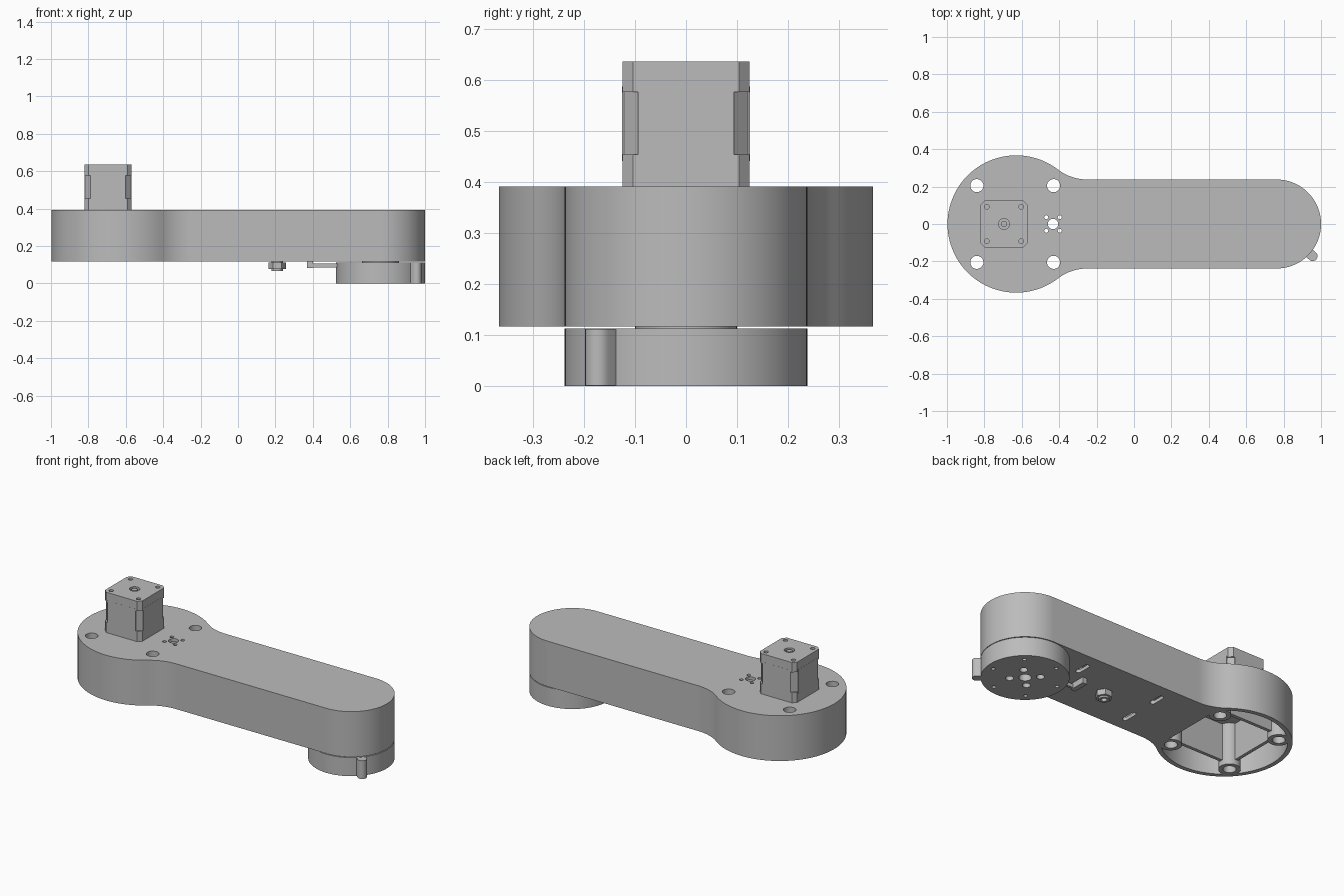
import bpy, bmesh
from math import sin, cos, pi, atan2, radians

old = bpy.data.objects.get("Cube")
if old:
    bpy.data.objects.remove(old, do_unlink=True)

grey = bpy.data.materials.new("plain grey")
grey.use_nodes = True
grey.diffuse_color = (0.5, 0.5, 0.5, 1)
grey.node_tree.nodes["Principled BSDF"].inputs["Base Color"].default_value = (0.5, 0.5, 0.5, 1)


def arc(cx, cy, r, a, b, n):
    return [(cx + r * cos(a + (b - a) * i / n), cy + r * sin(a + (b - a) * i / n)) for i in range(n + 1)]


def prism(name, pts, z0, z1):
    """Extrude a flat outline between two heights."""
    bm = bmesh.new()
    face = bm.faces.new([bm.verts.new((x, y, z0)) for x, y in pts])
    top = bmesh.ops.extrude_face_region(bm, geom=[face])["geom"]
    for v in top:
        if isinstance(v, bmesh.types.BMVert):
            v.co.z = z1
    bmesh.ops.recalc_face_normals(bm, faces=bm.faces[:])
    mesh = bpy.data.meshes.new(name)
    bm.to_mesh(mesh)
    bm.free()
    mesh.materials.append(grey)
    ob = bpy.data.objects.new(name, mesh)
    bpy.context.collection.objects.link(ob)
    return ob


def cyl(name, x, y, r, z0, z1, n=32, turn=0):
    return prism(name, arc(x, y, r, turn, turn + 2 * pi, n)[:-1], z0, z1)


def box(name, x0, x1, y0, y1, z0, z1):
    return prism(name, [(x0, y0), (x1, y0), (x1, y1), (x0, y1)], z0, z1)


def chamfered(name, cx, h, c, z0, z1):
    k = h - c
    pts = [(h, -k), (h, k), (k, h), (-k, h), (-h, k), (-h, -k), (-k, -h), (k, -h)]
    return prism(name, [(cx + x, y) for x, y in pts], z0, z1)


def boolean(target, tools, op="DIFFERENCE"):
    for tool in tools:
        mod = target.modifiers.new("bool", "BOOLEAN")
        mod.operation, mod.solver, mod.object = op, "EXACT", tool
        bpy.context.view_layer.objects.active = target
        bpy.ops.object.modifier_apply(modifier=mod.name)
        bpy.data.objects.remove(tool, do_unlink=True)


HUB, END = -0.63, 0.762
BOTTOM, TOP = 0.117, 0.392


def arm_outline(d):
    """Keyhole outline of the arm, moved inward by d."""
    fx, fr = -0.25, 0.257
    fy = 0.238 + fr
    a = atan2(fy, fx - HUB)
    half = arc(END, 0, 0.238 - d, 0, pi / 2, 24)
    half += arc(fx, fy, fr + d, -pi / 2, a - pi, 12)
    half += arc(HUB, 0, 0.367 - d, a, pi, 36)[1:]
    return half + [(x, -y) for x, y in reversed(half[1:-1])]


# Hollow arm shell, open below the hub
arm = prism("arm_housing", arm_outline(0), BOTTOM, TOP)
boolean(arm, [prism("cavity", arm_outline(0.026), BOTTOM + 0.02, TOP - 0.02),
              prism("opening", arc(HUB, 0, 0.341, radians(43), radians(317), 60), 0.05, 0.2)])

# Ribs and posts in the hub
posts = [(x, s * 0.205) for x in (-0.84, -0.43) for s in (-1, 1)]
boolean(arm, [box("rib", -0.84, -0.43, s * 0.205 - 0.01, s * 0.205 + 0.01, 0.15, 0.38) for s in (-1, 1)]
        + [box("rib", -0.85, -0.83, -0.205, 0.205, 0.15, 0.38)]
        + [cyl("post", x, y, 0.06, BOTTOM + 0.001, 0.38) for x, y in posts], "UNION")

# Through holes, sensor hole cluster and belt slots
boolean(arm, [cyl("hole", x, y, 0.035, 0, 0.5) for x, y in posts])
boolean(arm, [cyl("hole", -0.433, 0, 0.028, 0.3, 0.5)]
        + [cyl("hole", -0.433 + i * 0.036, j * 0.036, 0.011, 0.3, 0.5, 16) for i in (-1, 1) for j in (-1, 1)])
slots = []
for x in (-0.063, 0.457):
    for s in (-1, 1):
        y = s * 0.115
        pts = arc(x, y + 0.035, 0.015, 0, pi, 8) + arc(x, y - 0.035, 0.015, pi, 2 * pi, 8)
        slots.append(prism("slot", pts, 0.05, 0.16))
boolean(arm, slots)

# Turning joint disc with its stop tab
disc = cyl("joint_disc", END, 0, 0.238, 0, 0.113, 96)
tx, ty, r, a = 0.955, -0.172, 0.026, radians(-42)
tab = arc(tx, ty, r, a - pi / 2, a + pi / 2, 12)
tab += [(x - 0.06 * cos(a), y - 0.06 * sin(a)) for x, y in (tab[-1], tab[0])]
boolean(disc, [prism("tab", tab, 0.001, 0.112)], "UNION")
holes = [cyl("hole", END, 0, 0.034, -0.1, 0.09)]
for i in range(4):
    t = pi / 4 + i * pi / 2
    holes.append(cyl("hole", END + 0.083 * cos(t), 0.083 * sin(t), 0.022, -0.1, 0.06, 20))
for i in range(6):
    t = radians(49 + 60 * i)
    holes.append(cyl("hole", END + 0.195 * cos(t), 0.195 * sin(t), 0.011, -0.1, 0.06, 16))
boolean(disc, holes)
cyl("joint_spacer", END, 0, 0.1, 0.11, 0.12, 48)

# Tensioner nut under the arm
nut = cyl("tensioner_nut", 0.21, 0, 0.047, 0.078, 0.112, 6)
boolean(nut, [cyl("collar", 0.21, 0, 0.03, 0.068, 0.12, 24)], "UNION")
boolean(nut, [cyl("bore", 0.21, 0, 0.016, 0.05, 0.1, 24)])

# Small limit switch beside the disc
box("switch_block", 0.37, 0.4, -0.05, 0.05, 0.082, 0.12)
box("switch_lever", 0.39, 0.53, -0.045, -0.03, 0.086, 0.108)

# Stepper motor: core, end caps and flush side panels
MX = -0.695
chamfered("motor_core", MX, 0.122, 0.028, 0.45, 0.58)
chamfered("motor_lower_cap", MX, 0.125, 0.021, TOP, 0.454)
cap = chamfered("motor_upper_cap", MX, 0.125, 0.021, 0.577, 0.637)
boolean(cap, [cyl("hole", MX + i * 0.092, j * 0.092, 0.013, 0.6, 0.7, 16) for i in (-1, 1) for j in (-1, 1)]
        + [cyl("bore", MX, 0, 0.029, 0.622, 0.7)])
shaft = cyl("motor_shaft_end", MX, 0, 0.016, 0.61, 0.634, 24)
box("motor_panel_x", MX - 0.1255, MX + 0.1255, -0.094, 0.094, 0.442, 0.588)
box("motor_panel_y", MX - 0.094, MX + 0.094, -0.1255, 0.1255, 0.442, 0.588)

# Smooth curved walls, keep edges sharp
bpy.ops.object.select_all(action="DESELECT")
for ob in bpy.context.collection.objects:
    if ob.type == "MESH":
        ob.select_set(True)
bpy.context.view_layer.objects.active = arm
bpy.ops.object.shade_smooth_by_angle(angle=radians(30))
